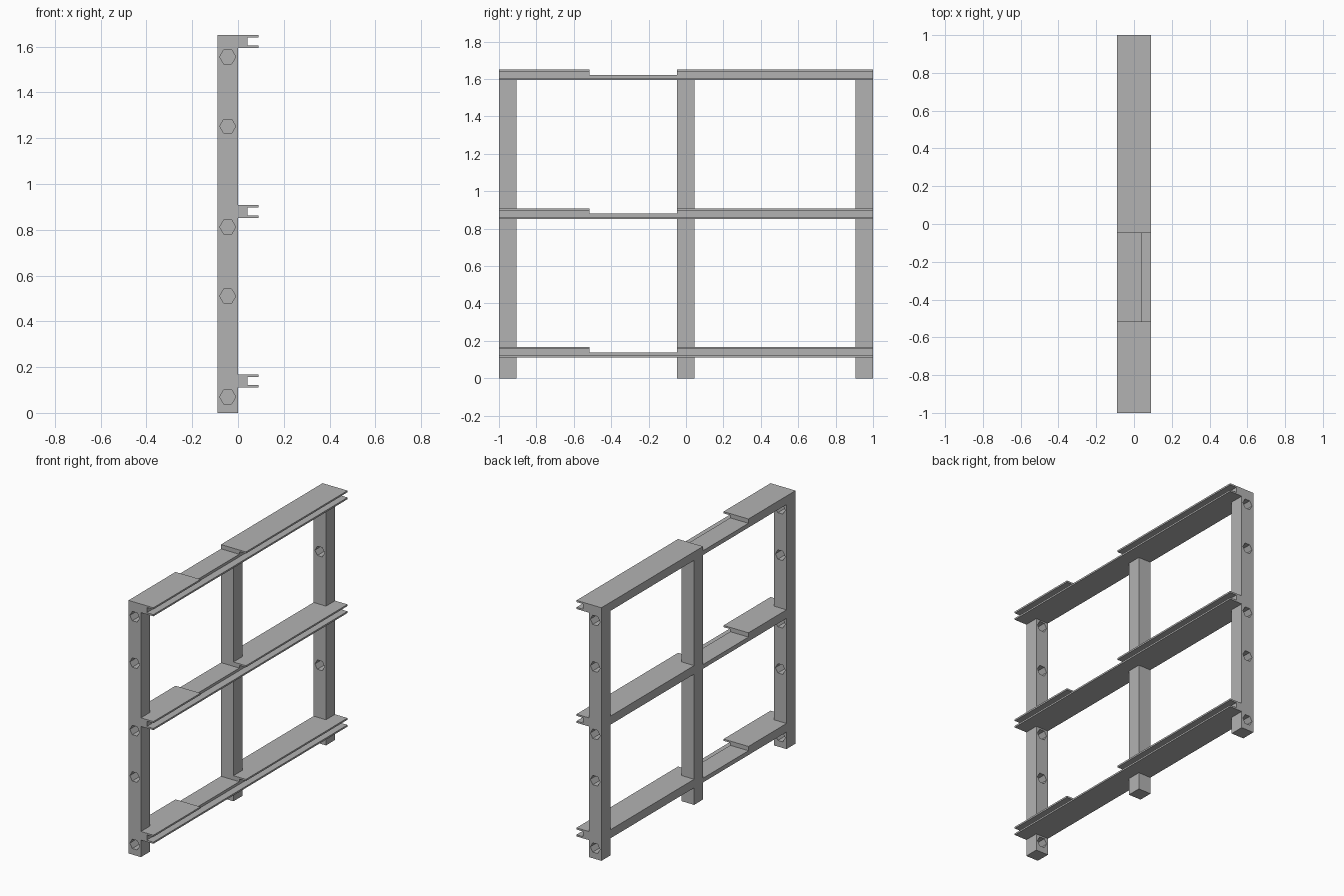
import bpy, bmesh, math
from mathutils import Matrix

old = bpy.data.objects.get("Cube")
if old:
    bpy.data.objects.remove(old, do_unlink=True)

grey = bpy.data.materials.new("plain grey")
grey.use_nodes = True
colour = (0.45, 0.45, 0.45, 1)
grey.diffuse_color = colour
grey.node_tree.nodes["Principled BSDF"].inputs["Base Color"].default_value = colour

LEFT, RIGHT, HEIGHT = 0.09, -0.09, 1.65
RAIL_H, LIP, GROOVE_X = 0.056, 0.011, 0.042
RAIL_BOTTOMS = (0.111, 0.852, HEIGHT - RAIL_H)
HOLE_HEIGHTS = (0.07, 0.51, 0.812, 1.252, 1.555)


def finish(name, bm):
    bmesh.ops.recalc_face_normals(bm, faces=bm.faces)
    mesh = bpy.data.meshes.new(name)
    bm.to_mesh(mesh)
    bm.free()
    mesh.materials.append(grey)
    ob = bpy.data.objects.new(name, mesh)
    bpy.context.collection.objects.link(ob)
    return ob


def box(name, x0, x1, y0, y1, z0, z1):
    return extrude(name, [(x0, z0), (x1, z0), (x1, z1), (x0, z1)], y0, y1)


def extrude(name, profile, y0, y1):
    """Sweep an x-z profile along y."""
    bm = bmesh.new()
    face = bm.faces.new([bm.verts.new((x, y0, z)) for x, z in profile])
    new = bmesh.ops.extrude_face_region(bm, geom=[face])["geom"]
    verts = [v for v in new if isinstance(v, bmesh.types.BMVert)]
    bmesh.ops.translate(bm, verts=verts, vec=(0, y1 - y0, 0))
    return finish(name, bm)


def combine(target, tool, operation):
    """Apply a boolean, then remove the spent tool."""
    tool.hide_render = True
    mod = target.modifiers.new(tool.name, 'BOOLEAN')
    mod.operation, mod.object, mod.solver = operation, tool, 'EXACT'
    bpy.context.view_layer.objects.active = target
    bpy.ops.object.modifier_apply(modifier=mod.name)
    bpy.data.objects.remove(tool, do_unlink=True)


# Three posts, joined into one rack frame
frame = box("rack_frame", RIGHT, 0, -1, -0.907, 0, HEIGHT)
for name, y0, y1 in (("middle_post", -0.047, 0.045), ("back_post", 0.907, 1)):
    combine(frame, box(name, RIGHT, 0, y0, y1, 0, HEIGHT), 'UNION')

# Grooved rails, each with its upper half cut away in front of the middle post
for z in RAIL_BOTTOMS:
    top = z + RAIL_H
    profile = [(RIGHT, z), (LEFT, z), (LEFT, z + LIP), (GROOVE_X, z + LIP),
               (GROOVE_X, top - LIP), (LEFT, top - LIP), (LEFT, top), (RIGHT, top)]
    rail = extrude("rail", profile, -1, 1)
    notch = box("notch", -0.2, 0.2, -0.515, -0.047, z + RAIL_H / 2, top + 0.1)
    combine(rail, notch, 'DIFFERENCE')
    combine(frame, rail, 'UNION')

# Hexagonal bolt holes through the two end posts
for y in (-0.953, 0.953):
    for z in HOLE_HEIGHTS:
        bm = bmesh.new()
        place = (Matrix.Translation((-0.045, y, z)) @ Matrix.Rotation(math.pi / 2, 4, 'X')
                 @ Matrix.Rotation(math.pi / 6, 4, 'Z'))
        bmesh.ops.create_cone(bm, cap_ends=True, segments=6, radius1=0.035,
                              radius2=0.035, depth=0.2, matrix=place)
        combine(frame, finish("bolt_hole", bm), 'DIFFERENCE')

# Merge leftover flat seams
bm = bmesh.new()
bm.from_mesh(frame.data)
bmesh.ops.remove_doubles(bm, verts=bm.verts, dist=0.0001)
bmesh.ops.dissolve_limit(bm, angle_limit=0.01, verts=bm.verts, edges=bm.edges)
bm.to_mesh(frame.data)
bm.free()
